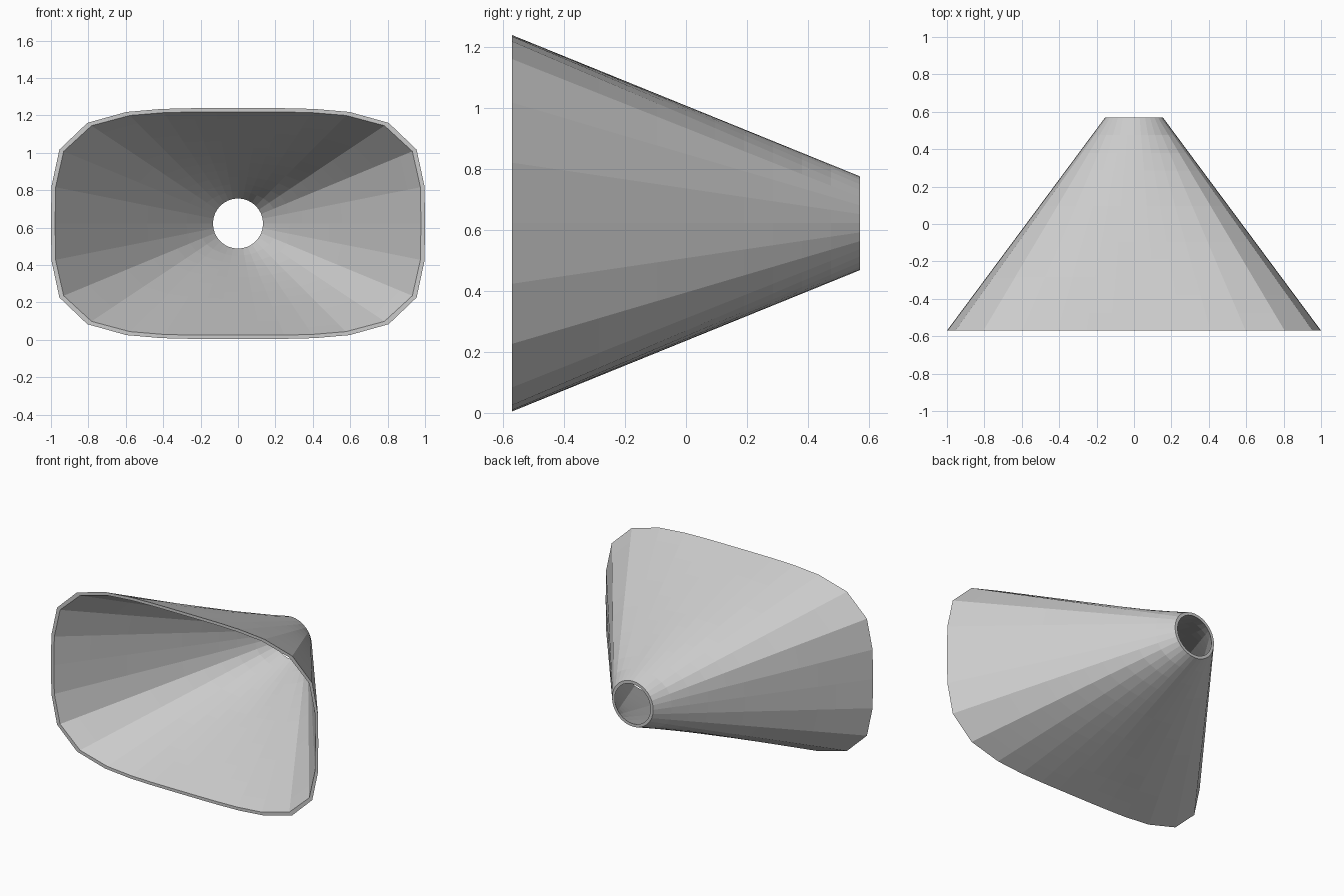
import bpy, bmesh, math

if "Cube" in bpy.data.objects:
    bpy.data.objects.remove(bpy.data.objects["Cube"])

SEGMENTS, RINGS = 32, 12
Y_FRONT, Y_BACK, Z_MID = -0.57, 0.57, 0.622


def radius(angle, a, b, n=4):
    # polar radius of a superellipse
    return (abs(math.cos(angle) / a) ** n + abs(math.sin(angle) / b) ** n) ** (-1 / n)


def shell(bm, a, b, r_back):
    # rings running from the rounded-rectangle mouth to the round neck
    rings = []
    for k in range(RINGS + 1):
        t = k / RINGS
        ring = []
        for i in range(SEGMENTS):
            ang = 2 * math.pi * i / SEGMENTS
            r = radius(ang, a, b) * (1 - t) + r_back * t
            ring.append(bm.verts.new((r * math.cos(ang),
                                      Y_FRONT + (Y_BACK - Y_FRONT) * t,
                                      Z_MID + r * math.sin(ang))))
        rings.append(ring)
    return rings


def bridge(bm, ring_a, ring_b):
    for i in range(SEGMENTS):
        j = (i + 1) % SEGMENTS
        bm.faces.new((ring_a[i], ring_a[j], ring_b[j], ring_b[i]))


bm = bmesh.new()
outer = shell(bm, 1.0, 0.617, 0.154)
inner = shell(bm, 0.978, 0.597, 0.134)

# outer and inner walls
for wall in (outer, inner):
    for k in range(RINGS):
        bridge(bm, wall[k], wall[k + 1])
# front rim and neck rim
bridge(bm, outer[0], inner[0])
bridge(bm, outer[-1], inner[-1])
bmesh.ops.recalc_face_normals(bm, faces=bm.faces)

mesh = bpy.data.meshes.new("horn_funnel")
bm.to_mesh(mesh)
bm.free()

grey = bpy.data.materials.new("light grey")
grey.diffuse_color = (0.6, 0.6, 0.6, 1)
grey.use_nodes = True
grey.node_tree.nodes["Principled BSDF"].inputs["Base Color"].default_value = grey.diffuse_color
mesh.materials.append(grey)
horn = bpy.data.objects.new("horn_funnel", mesh)
bpy.context.collection.objects.link(horn)
